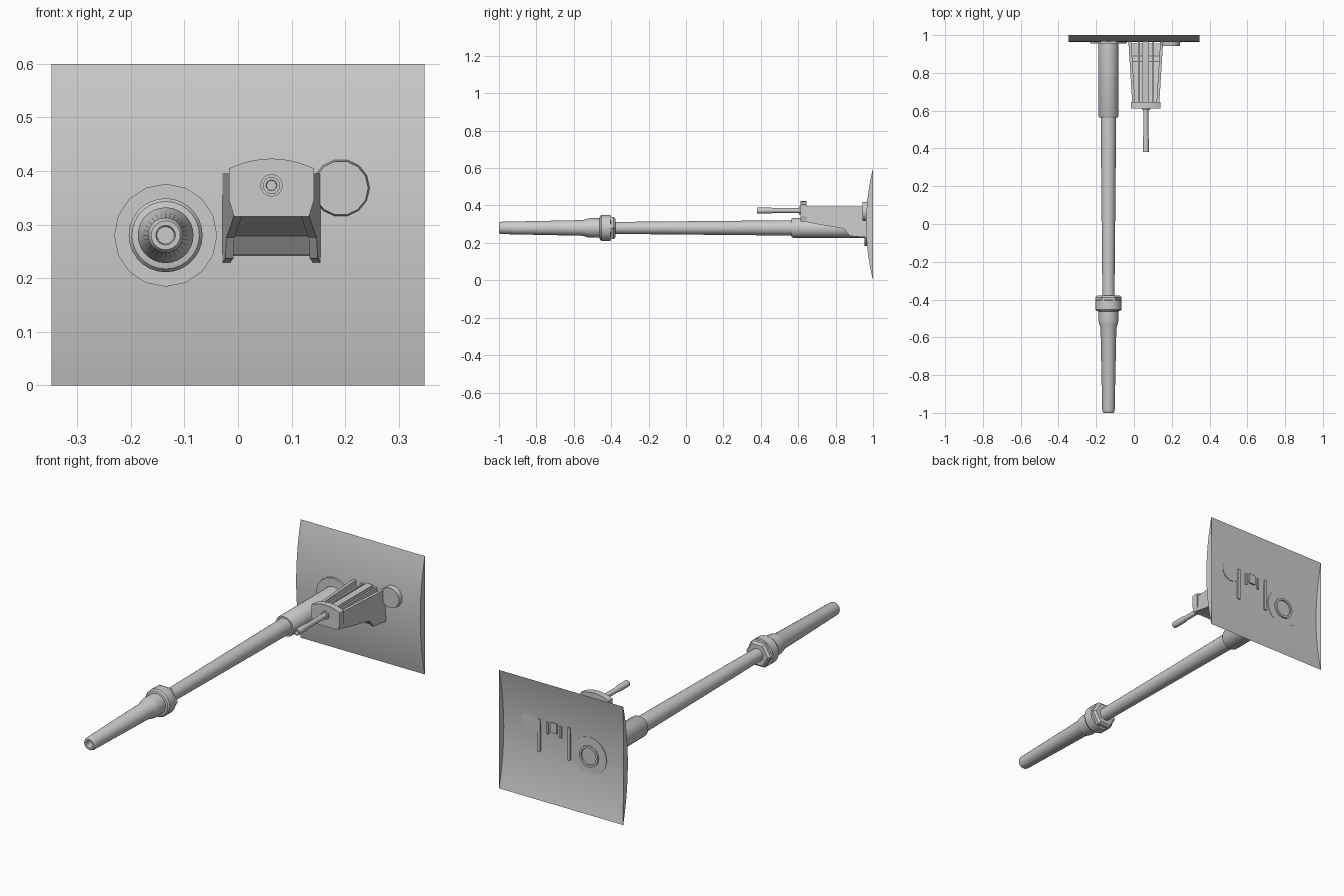
import bpy, bmesh, math

if "Cube" in bpy.data.objects:
    bpy.data.objects.remove(bpy.data.objects["Cube"])

gray = bpy.data.materials.new("light_gray")
gray.diffuse_color = (0.6, 0.6, 0.6, 1)
gray.use_nodes = True
gray.node_tree.nodes["Principled BSDF"].inputs["Base Color"].default_value = gray.diffuse_color


def finish(name, bm, smooth=True):
    """Turn a bmesh into a named object."""
    bmesh.ops.recalc_face_normals(bm, faces=bm.faces)
    me = bpy.data.meshes.new(name)
    bm.to_mesh(me)
    bm.free()
    ob = bpy.data.objects.new(name, me)
    bpy.context.collection.objects.link(ob)
    me.materials.append(gray)
    if smooth:
        bpy.ops.object.select_all(action='DESELECT')
        ob.select_set(True)
        bpy.context.view_layer.objects.active = ob
        bpy.ops.object.shade_smooth_by_angle(angle=math.radians(30))
    return ob


def lathe(name, x, z, profile, n=28, closed=False):
    """Spin (y, radius) points around an axis parallel to y."""
    bm = bmesh.new()
    rings = []
    for y, r in profile:
        rings.append([bm.verts.new((x + r * math.cos(2 * math.pi * i / n), y,
                                    z + r * math.sin(2 * math.pi * i / n))) for i in range(n)])
    pairs = list(zip(rings, rings[1:]))
    if closed:
        pairs.append((rings[-1], rings[0]))
    else:
        bm.faces.new(rings[0])
        bm.faces.new(rings[-1])
    for a, b in pairs:
        for i in range(n):
            j = (i + 1) % n
            bm.faces.new((a[i], a[j], b[j], b[i]))
    return finish(name, bm)


def prism(name, profile, left, right):
    """Extrude a (y, z) outline between two x positions that may depend on y."""
    bm = bmesh.new()
    a = [bm.verts.new((left(y), y, z)) for y, z in profile]
    b = [bm.verts.new((right(y), y, z)) for y, z in profile]
    bm.faces.new(a)
    bm.faces.new(b)
    for i in range(len(a)):
        j = (i + 1) % len(a)
        bm.faces.new((a[i], a[j], b[j], b[i]))
    return finish(name, bm, False)


# Curved mounting panel: open at the back, closed at both ends
bm = bmesh.new()
W, H, SAG, N = 0.348, 0.3, 0.037, 24
R = (H * H + SAG * SAG) / (2 * SAG)
half = math.asin(H / R)
sides = []
for x in (-W, W):
    row = []
    for i in range(N + 1):
        t = half * (2 * i / N - 1)
        row.append(bm.verts.new((x, 1 - SAG + R * (1 - math.cos(t)), H + R * math.sin(t))))
    sides.append(row)
    bm.faces.new(row)
for i in range(N):
    bm.faces.new((sides[0][i], sides[1][i], sides[1][i + 1], sides[0][i + 1]))
finish("mounting_panel", bm)

# Long tube with its wall flange and sleeve
TX, TZ = -0.135, 0.28
lathe("tube_flange", TX, TZ, [(0.955, 0.096), (0.967, 0.096)], 16)
lathe("tube_sleeve", TX, TZ, [(0.565, 0.036), (0.565, 0.049), (0.572, 0.053),
                              (0.975, 0.053), (0.975, 0.042), (0.9, 0.036)], closed=True)
lathe("long_tube", TX, TZ, [(-0.45, 0.032), (-0.38, 0.032), (0.57, 0.041), (0.968, 0.041)])

# Coupling nut and collar
lathe("hex_nut", TX, TZ, [(-0.42, 0.069), (-0.388, 0.069), (-0.378, 0.058)], 6)
lathe("collar", TX, TZ, [(-0.462, 0.055), (-0.46, 0.063), (-0.452, 0.069),
                         (-0.405, 0.069), (-0.402, 0.06)])

# Tapered nozzle with a bored tip
lathe("nozzle", TX, TZ, [(-0.45, 0.052), (-0.515, 0.052), (-0.53, 0.049), (-0.55, 0.042),
                         (-0.985, 0.033), (-0.995, 0.031), (-1.0, 0.027),
                         (-1.0, 0.018), (-0.94, 0.016)])

# Bracket side walls, spreading toward the panel
CX = 0.0625
wall = [(0.63, 0.395), (0.972, 0.395), (0.972, 0.229), (0.875, 0.237),
        (0.845, 0.276), (0.70, 0.300), (0.63, 0.315)]


def spread(y):
    return 0.071 + 0.021 * (y - 0.63) / 0.34


for side, s in (("left", -1), ("right", 1)):
    prism("bracket_wall_" + side, wall,
          lambda y: CX + s * spread(y), lambda y: CX + s * (spread(y) - 0.015))

# Sloping bracket floor
floor = [(0.62, 0.318), (0.70, 0.303), (0.845, 0.279), (0.875, 0.243), (0.955, 0.241),
         (0.955, 0.258), (0.89, 0.262), (0.86, 0.298), (0.62, 0.338)]
prism("bracket_floor", floor, lambda y: CX - spread(y) + 0.01, lambda y: CX + spread(y) - 0.01)

# Front plate with an arched top edge
bm = bmesh.new()
outline = [(-0.079, 0.345), (-0.070, 0.315), (0.070, 0.315), (0.079, 0.345)]
outline += [(0.079 * (1 - i / 5), 0.423 - 0.018 * (1 - i / 5) ** 2) for i in range(11)]
face = bm.faces.new([bm.verts.new((CX + x, 0.612, z)) for x, z in outline])
ext = bmesh.ops.extrude_face_region(bm, geom=[face])
for v in ext["geom"]:
    if isinstance(v, bmesh.types.BMVert):
        v.co.y = 0.645
bm.faces.ensure_lookup_table()
finish("bracket_front_plate", bm, False)

# Inner ribs and the central guide bar
for side, s in (("left", -1), ("right", 1)):
    prism("inner_rib_" + side, [(0.64, 0.39), (0.972, 0.39), (0.972, 0.33), (0.64, 0.325)],
          lambda y: CX + s * 0.032, lambda y: CX + s * 0.042)
prism("guide_bar", [(0.64, 0.395), (0.972, 0.395), (0.972, 0.345), (0.64, 0.345)],
      lambda y: CX - 0.018, lambda y: CX + 0.018)

# Small pin with a thicker hollow tip
lathe("pin", CX, 0.373, [(0.64, 0.013), (0.47, 0.013), (0.45, 0.016), (0.38, 0.016),
                         (0.38, 0.010), (0.42, 0.009)], 16)
lathe("pin_collar", CX, 0.373, [(0.604, 0.021), (0.62, 0.021)], 16)

# Round button beside the bracket
lathe("round_button", 0.192, 0.368, [(0.943, 0.051), (0.967, 0.054)], 14)
